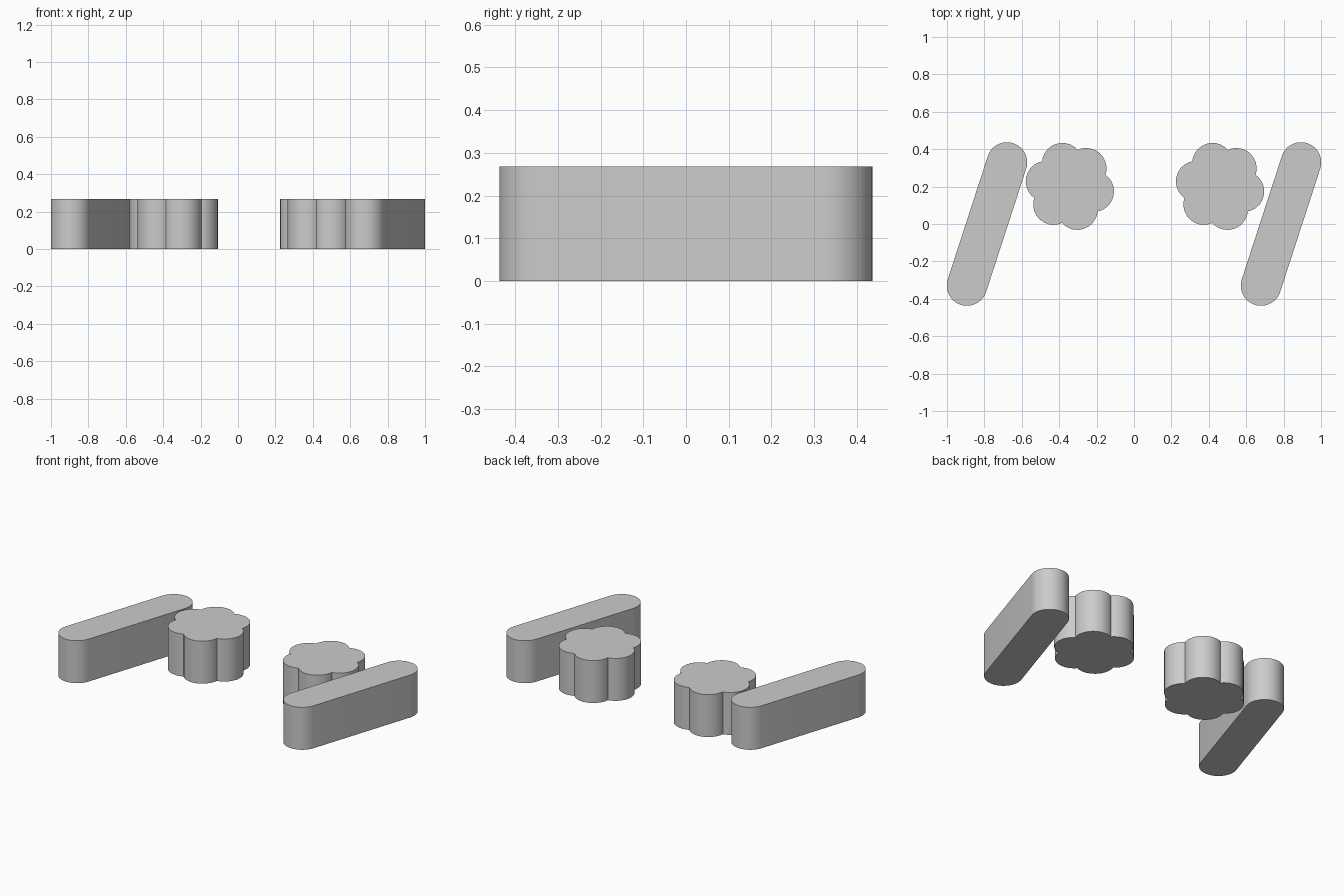
import bpy
import bmesh
from math import acos, cos, pi, radians, sin
from mathutils import Vector

HEIGHT = 0.268
BAR_RADIUS = 0.108
BAR_HALF = Vector((0.107, 0.329))      # bar centre to its rear end's centre
PETALS = 6
PETAL_RADIUS = 0.109
PETAL_OFFSET = 0.13
PETAL_TURN = radians(48)

if "Cube" in bpy.data.objects:
    bpy.data.objects.remove(bpy.data.objects["Cube"])


def arc(centre, radius, middle, half, steps):
    """Points along an arc spreading equally either side of its middle angle."""
    angles = [middle - half + 2 * half * i / steps for i in range(steps + 1)]
    return [centre + radius * Vector((cos(a), sin(a))) for a in angles]


def bar_outline():
    heading = BAR_HALF.to_3d().xy
    angle = Vector((1, 0)).angle(heading)
    return (arc(BAR_HALF, BAR_RADIUS, angle, pi / 2, 24)
            + arc(-BAR_HALF, BAR_RADIUS, angle + pi, pi / 2, 24))


def flower_outline():
    # Half the exposed sweep of each petal, where neighbouring circles meet
    step = pi / PETALS
    half = step + acos(PETAL_OFFSET * sin(step) / PETAL_RADIUS) 
    half = pi / 2 + step - acos(PETAL_OFFSET * sin(step) / PETAL_RADIUS)
    sweep = pi - half
    points = []
    for i in range(PETALS):
        a = PETAL_TURN + 2 * step * i
        centre = PETAL_OFFSET * Vector((cos(a), sin(a)))
        points += arc(centre, PETAL_RADIUS, a, sweep, 16)[:-1]
    return points


def extrude_outline(name, outline, x, y):
    bm = bmesh.new()
    base = bm.faces.new([bm.verts.new((p.x, p.y, 0)) for p in outline])
    result = bmesh.ops.extrude_face_region(bm, geom=[base], use_keep_orig=True)
    top = [v for v in result["geom"] if isinstance(v, bmesh.types.BMVert)]
    bmesh.ops.translate(bm, verts=top, vec=(0, 0, HEIGHT))
    bmesh.ops.recalc_face_normals(bm, faces=bm.faces)
    mesh = bpy.data.meshes.new(name)
    bm.to_mesh(mesh)
    bm.free()
    obj = bpy.data.objects.new(name, mesh)
    obj.location = (x, y, 0)
    bpy.context.collection.objects.link(obj)
    bpy.ops.object.select_all(action='DESELECT')
    obj.select_set(True)
    bpy.context.view_layer.objects.active = obj
    bpy.ops.object.shade_smooth_by_angle(angle=radians(30))


# Slanted bars with rounded ends
extrude_outline("right_bar", bar_outline(), -0.786, 0)
extrude_outline("left_bar", bar_outline(), 0.786, 0)

# Six-petal blocks
extrude_outline("right_flower", flower_outline(), -0.343, 0.201)
extrude_outline("left_flower", flower_outline(), 0.46, 0.201)
